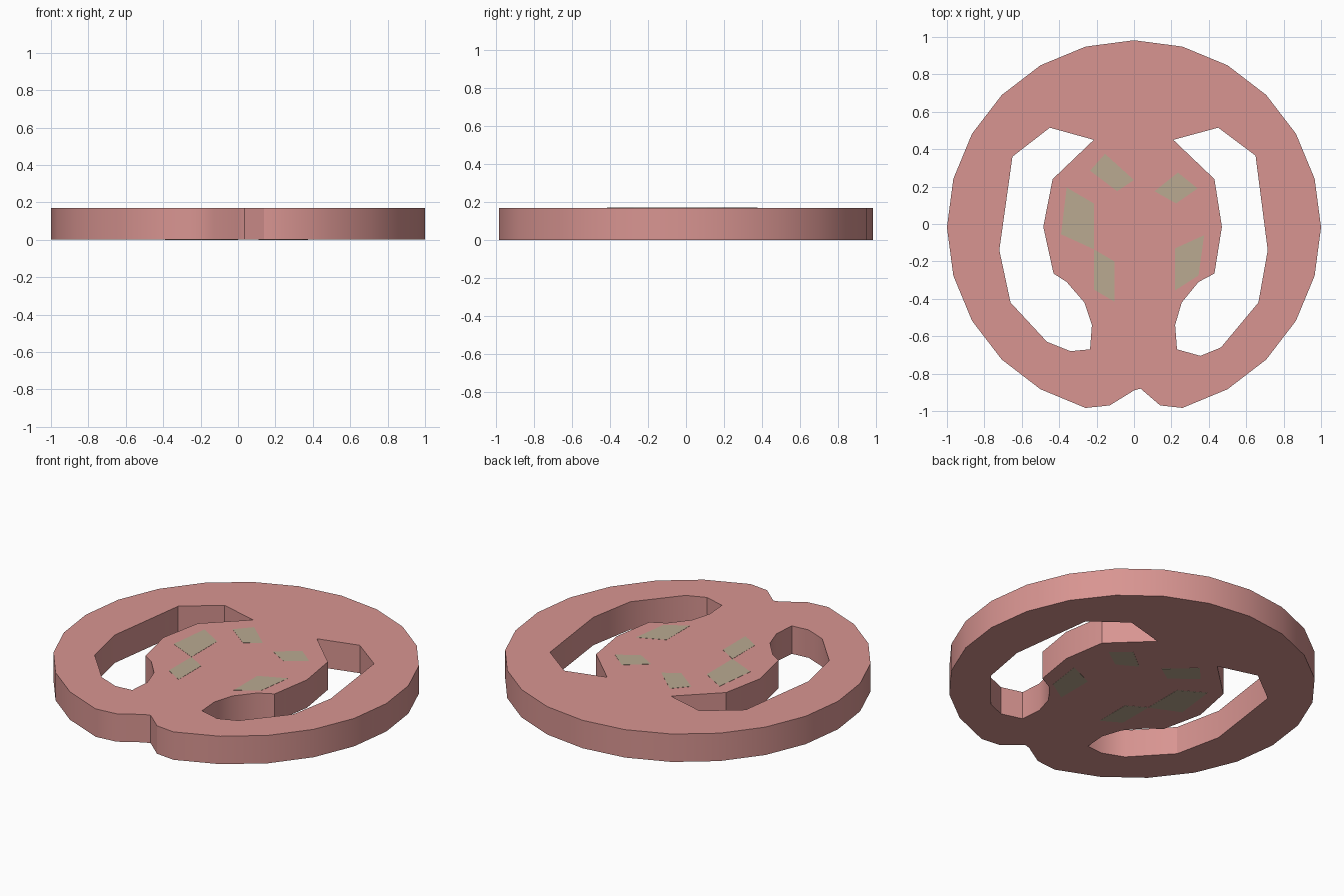
import bpy, bmesh, math

if "Cube" in bpy.data.objects:
    bpy.data.objects.remove(bpy.data.objects["Cube"])

HEIGHT = 0.17


def material(name, rgb):
    m = bpy.data.materials.new(name)
    m.diffuse_color = (*rgb, 1)
    m.use_nodes = True
    m.node_tree.nodes["Principled BSDF"].inputs["Base Color"].default_value = m.diffuse_color
    return m


def slab(name, loops, z0, z1, mat):
    """Extrude a flat outline (first loop) with holes (other loops) between two heights."""
    cu = bpy.data.curves.new(name + "_outline", 'CURVE')
    cu.dimensions = '2D'
    cu.fill_mode = 'BOTH'
    cu.extrude = (z1 - z0) / 2
    for pts in loops:
        sp = cu.splines.new('POLY')
        sp.points.add(len(pts) - 1)
        for p, (x, y) in zip(sp.points, pts):
            p.co = (x, y, 0, 1)
        sp.use_cyclic_u = True
    tmp = bpy.data.objects.new(name + "_outline", cu)
    bpy.context.collection.objects.link(tmp)
    deps = bpy.context.evaluated_depsgraph_get()
    me = bpy.data.meshes.new_from_object(tmp.evaluated_get(deps))
    bpy.data.objects.remove(tmp)
    bm = bmesh.new()
    bm.from_mesh(me)
    bmesh.ops.remove_doubles(bm, verts=bm.verts, dist=1e-4)
    bmesh.ops.translate(bm, verts=bm.verts, vec=(0, 0, (z0 + z1) / 2))
    bmesh.ops.recalc_face_normals(bm, faces=bm.faces)
    bm.to_mesh(me)
    bm.free()
    me.materials.clear()
    me.materials.append(mat)
    ob = bpy.data.objects.new(name, me)
    bpy.context.collection.objects.link(ob)
    bpy.ops.object.select_all(action='DESELECT')
    ob.select_set(True)
    bpy.context.view_layer.objects.active = ob
    bpy.ops.object.shade_smooth_by_angle(angle=math.radians(30))
    return ob


pink = material("pink", (0.69, 0.30, 0.285))
olive = material("olive", (0.49, 0.40, 0.285))

# 24-sided disc outline with a notch in place of its front vertex
rim = []
for i in range(24):
    if i == 18:
        rim += [(-0.13, -0.97), (0, -0.89), (0.035, -0.88), (0.14, -0.97)]
    else:
        a = i * math.tau / 24
        rim.append((math.cos(a), math.sin(a) - 0.0175))

# Crescent openings
right_hole = [(0.21, 0.45), (0.45, 0.515), (0.65, 0.365), (0.715, -0.14), (0.665, -0.42),
              (0.465, -0.66), (0.355, -0.705), (0.23, -0.67), (0.22, -0.54), (0.255, -0.42),
              (0.345, -0.31), (0.43, -0.265), (0.47, -0.015), (0.43, 0.24)]
left_hole = [(-0.215, 0.45), (-0.45, 0.515), (-0.65, 0.36), (-0.72, -0.14), (-0.66, -0.42),
             (-0.465, -0.63), (-0.34, -0.68), (-0.235, -0.67), (-0.225, -0.54), (-0.265, -0.42),
             (-0.36, -0.31), (-0.43, -0.265), (-0.485, -0.015), (-0.435, 0.24)]
slab("disc", [rim, right_hole, left_hole], 0.001, HEIGHT - 0.001, pink)

# Four-sided inlays passing through the disc
inlays = {
    "back_left": [(-0.155, 0.375), (0, 0.235), (-0.09, 0.175), (-0.235, 0.285)],
    "back_right": [(0.235, 0.275), (0.34, 0.19), (0.225, 0.11), (0.11, 0.175)],
    "left": [(-0.36, 0.195), (-0.215, 0.11), (-0.215, -0.135), (-0.39, -0.055)],
    "front_left": [(-0.215, -0.135), (-0.105, -0.2), (-0.105, -0.415), (-0.215, -0.35)],
    "front_right": [(0.375, -0.06), (0.345, -0.275), (0.22, -0.355), (0.22, -0.13)],
}
for name, pts in inlays.items():
    slab("inlay_" + name, [pts], 0, HEIGHT, olive)
